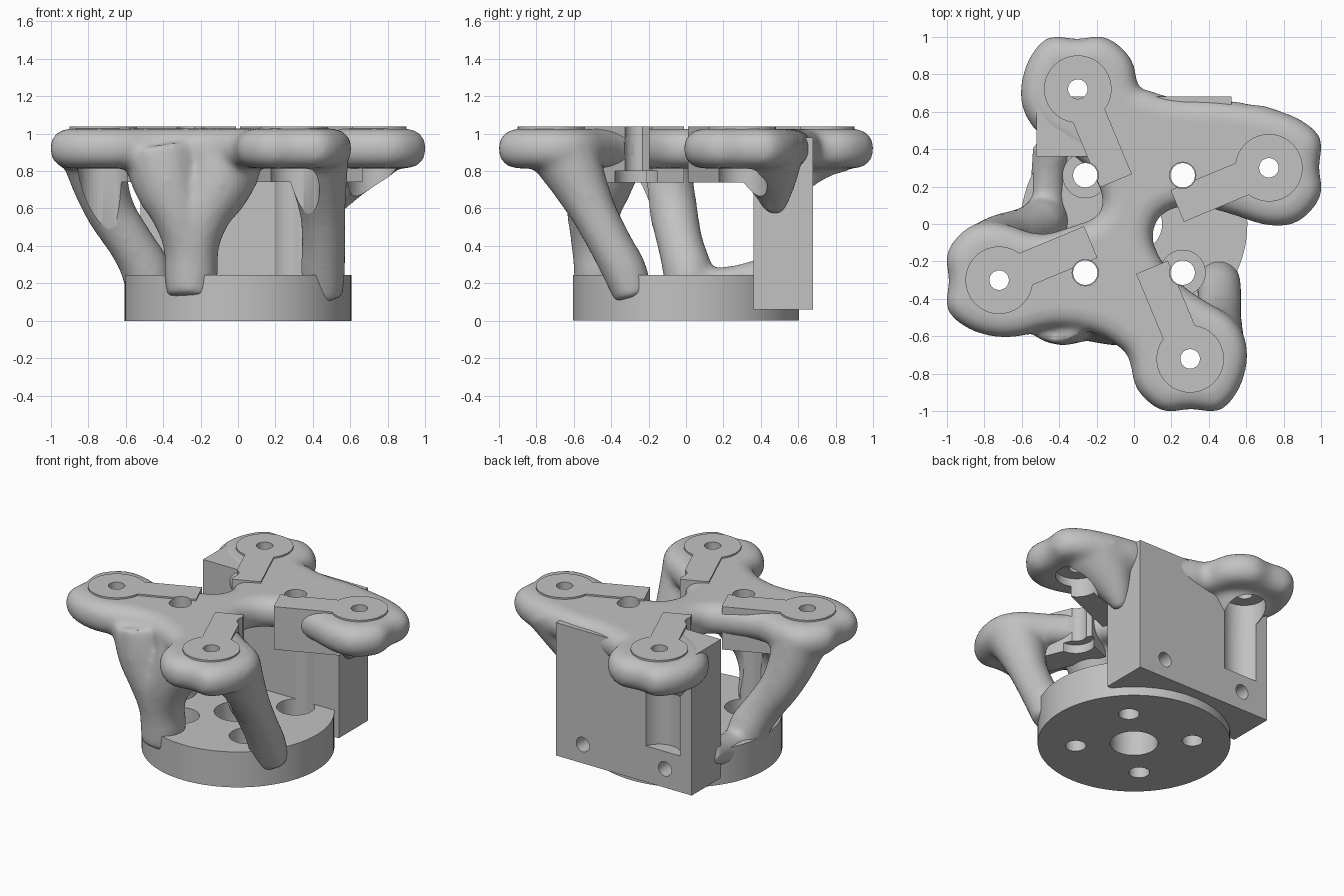
import bpy, bmesh, math
from mathutils import Matrix, Vector

cube = bpy.data.objects.get("Cube")
if cube:
    bpy.data.objects.remove(cube, do_unlink=True)

grey = bpy.data.materials.new("plain_grey")
grey.use_nodes = True
COLOR = (0.54, 0.54, 0.54, 1)
grey.diffuse_color = COLOR
grey.node_tree.nodes["Principled BSDF"].inputs["Base Color"].default_value = COLOR

ARM_ANGLE = math.atan2(0.30, 0.72)
ARM_REACH = 0.78


def make(name, bm):
    """Turn a bmesh into a named grey object."""
    bmesh.ops.recalc_face_normals(bm, faces=bm.faces[:])
    mesh = bpy.data.meshes.new(name)
    bm.to_mesh(mesh)
    bm.free()
    mesh.materials.append(grey)
    obj = bpy.data.objects.new(name, mesh)
    bpy.context.collection.objects.link(obj)
    return obj


def lathe(bm, profile, matrix, n=40):
    """Add a closed turned solid from (radius, height) pairs."""
    rings = []
    for r, z in profile:
        rings.append([bm.verts.new(matrix @ Vector((r * math.cos(math.tau * i / n),
                                                    r * math.sin(math.tau * i / n), z)))
                      for i in range(n)])
    for a, b in zip(rings, rings[1:]):
        for i in range(n):
            j = (i + 1) % n
            bm.faces.new((a[i], a[j], b[j], b[i]))
    bm.faces.new(rings[0])
    bm.faces.new(rings[-1])


def box(bm, low, high, matrix=Matrix()):
    size = [h - l for l, h in zip(low, high)]
    mid = [(h + l) / 2 for l, h in zip(low, high)]
    bmesh.ops.create_cube(bm, size=1, matrix=matrix @ Matrix.Translation(mid)
                          @ Matrix.Diagonal((*size, 1)))


def curve_mesh(dims, points, cyclic, **settings):
    """Mesh of a curve through (x, y, z, radius) points."""
    data = bpy.data.curves.new("helper", "CURVE")
    data.dimensions = dims
    for key, value in settings.items():
        setattr(data, key, value)
    spline = data.splines.new("NURBS")
    spline.points.add(len(points) - 1)
    for p, (x, y, z, r) in zip(spline.points, points):
        p.co = (x, y, z, 1)
        p.radius = r
    spline.order_u = 3
    spline.use_cyclic_u = cyclic
    spline.use_endpoint_u = not cyclic
    obj = bpy.data.objects.new("helper", data)
    bpy.context.collection.objects.link(obj)
    mesh = bpy.data.meshes.new_from_object(
        obj.evaluated_get(bpy.context.evaluated_depsgraph_get()))
    bpy.data.objects.remove(obj)
    return mesh


def drill_and_bake(obj, smooth_angle=30):
    """Cut the holes, apply all modifiers and shade with sharp edges kept."""
    mod = obj.modifiers.new("holes", "BOOLEAN")
    mod.operation = "DIFFERENCE"
    mod.solver = "EXACT"
    mod.object = cutter
    mesh = bpy.data.meshes.new_from_object(
        obj.evaluated_get(bpy.context.evaluated_depsgraph_get()))
    obj.modifiers.clear()
    obj.data = mesh
    mesh.materials.clear()
    mesh.materials.append(grey)
    bpy.ops.object.select_all(action="DESELECT")
    obj.select_set(True)
    bpy.context.view_layer.objects.active = obj
    bpy.ops.object.shade_smooth_by_angle(angle=math.radians(smooth_angle))


# Hole cutter: stepped bolt holes, arm screw holes, centre bore, back holes
bm = bmesh.new()
for sx in (-1, 1):
    for sy in (-1, 1):
        lathe(bm, [(0.065, -0.1), (0.065, 0.1), (0.12, 0.1), (0.12, 0.8),
                   (0.07, 0.8), (0.07, 1.2)], Matrix.Translation((0.26 * sx, 0.26 * sy, 0)))
    lathe(bm, [(0.05, 0), (0.05, 0.5)],
          Matrix.Translation((0.315 * sx, 0.95, 0.19)) @ Matrix.Rotation(math.pi / 2, 4, "X"))
lathe(bm, [(0.15, -0.1), (0.15, 0.5)], Matrix())
turns = [Matrix.Rotation(ARM_ANGLE + k * math.pi / 2, 4, "Z") for k in range(4)]
for turn in turns:
    lathe(bm, [(0.135, 0.31), (0.135, 0.87), (0.052, 0.87), (0.052, 1.2)],
          turn @ Matrix.Translation((ARM_REACH, 0, 0)))
cutter = make("hole_cutter", bm)
cutter.hide_render = True
cutter.hide_set(True)

# Round base
bm = bmesh.new()
lathe(bm, [(0.605, 0), (0.605, 0.245)], Matrix(), 96)
drill_and_bake(make("round_base", bm))

# Back mounting block, with a raised shoulder under the back arm
for name, low, high in (("back_block", (-0.52, 0.36, 0.06), (0.52, 0.68, 0.98)),
                        ("block_shoulder", (-0.52, 0.36, 0.98), (-0.15, 0.68, 1.02))):
    bm = bmesh.new()
    box(bm, low, high)
    drill_and_bake(make(name, bm))

# Braces and keyhole pads, one pair per arm
for k, turn in enumerate(turns):
    bm = bmesh.new()
    box(bm, (0.25, -0.092, 0.74), (0.72, 0.092, 0.96), turn)
    drill_and_bake(make(f"arm_brace_{k + 1}", bm))

    bm = bmesh.new()
    start = math.pi - math.asin(0.092 / 0.18)
    outline = [(0.25, -0.092), *[(ARM_REACH + 0.18 * math.cos(a), 0.18 * math.sin(a))
               for a in (-start + 2 * start * i / 48 for i in range(49))], (0.25, 0.092)]
    face = bm.faces.new([bm.verts.new(turn @ Vector((x, y, 0.95))) for x, y in outline])
    grown = bmesh.ops.extrude_face_region(bm, geom=[face])
    bmesh.ops.translate(bm, vec=(0, 0, 0.087),
                        verts=[v for v in grown["geom"] if isinstance(v, bmesh.types.BMVert)])
    drill_and_bake(make(f"keyhole_pad_{k + 1}", bm))

# Organic frame outline: the same arm tip four times, joined by webs and gaps
tip = [(0.87, 0.58), (1.02, 0.46), (0.98, 0.3), (1.02, 0.16), (0.89, 0.0), (0.72, -0.02)]
links = [
    [(0.5, 0.06), (0.3, 0.11), (0.14, 0.06), (0.09, -0.06), (0.13, -0.17), (0.22, -0.3),
     (0.36, -0.4), (0.54, -0.5), (0.62, -0.66)],
    [(-0.07, -0.66), (-0.2, -0.58), (-0.42, -0.54), (-0.65, -0.62)],
    [(-0.5, -0.07), (-0.33, -0.01), (-0.2, 0.03), (-0.16, 0.11), (-0.19, 0.22), (-0.28, 0.34),
     (-0.42, 0.42), (-0.54, 0.5), (-0.62, 0.66)],
    [(0.07, 0.72), (0.2, 0.67), (0.42, 0.67), (0.64, 0.64)],
]
outline = []
for link in links:
    outline += tip + link
    tip = [(y, -x) for x, y in tip]
slab = curve_mesh("2D", [(x, y, 0, 1) for x, y in outline], True, fill_mode="BOTH",
                  offset=-0.1, bevel_depth=0.1, bevel_resolution=5, extrude=0.006)
slab.transform(Matrix.Translation((0, 0, 0.92)))
bm = bmesh.new()
bm.from_mesh(slab)

limbs = [
    # right leg leaning to the front arm
    [(0.46, -0.28, 0.12, 0.1), (0.45, -0.31, 0.24, 0.125), (0.46, -0.4, 0.4, 0.115),
     (0.45, -0.53, 0.65, 0.125), (0.41, -0.65, 0.9, 0.19)],
    # left leg leaning out to the left arm
    [(-0.47, 0.02, 0.12, 0.12), (-0.47, 0.02, 0.24, 0.14), (-0.56, -0.03, 0.4, 0.12),
     (-0.73, -0.08, 0.65, 0.135), (-0.77, -0.16, 0.9, 0.18)],
    # low rib from left leg to block
    [(-0.46, 0.02, 0.2, 0.1), (-0.47, 0.2, 0.17, 0.09), (-0.44, 0.42, 0.24, 0.1)],
    # fillet between right arm and block
    [(0.5, 0.47, 0.58, 0.05), (0.54, 0.48, 0.72, 0.12), (0.64, 0.42, 0.9, 0.23)],
    # fillet between back arm and block
    [(-0.3, 0.55, 0.62, 0.06), (-0.3, 0.6, 0.74, 0.17), (-0.3, 0.65, 0.9, 0.24)],
]
# front leg: one foot forking into a wide fan under the web
for side in (-1, 1):
    limbs.append([(-0.26, -0.48, 0.12, 0.12), (-0.25, -0.45, 0.24, 0.15),
                  (-0.25 + 0.01 * side, -0.48, 0.4, 0.13),
                  (-0.25 + 0.07 * side, -0.5, 0.58, 0.14),
                  (-0.24 + 0.14 * side, -0.47, 0.73, 0.19),
                  (-0.23 + 0.18 * side, -0.43, 0.9, 0.21)])
for path in limbs:
    bm.from_mesh(curve_mesh("3D", path, False, fill_mode="FULL", bevel_depth=1,
                            bevel_resolution=6, use_fill_caps=True))
bmesh.ops.remove_doubles(bm, verts=bm.verts[:], dist=0.0005)
frame = make("organic_frame", bm)
remesh = frame.modifiers.new("blend", "REMESH")
remesh.mode = "VOXEL"
remesh.voxel_size = 0.018
relax = frame.modifiers.new("relax", "SMOOTH")
relax.factor = 0.5
relax.iterations = 16
drill_and_bake(frame, 40)
